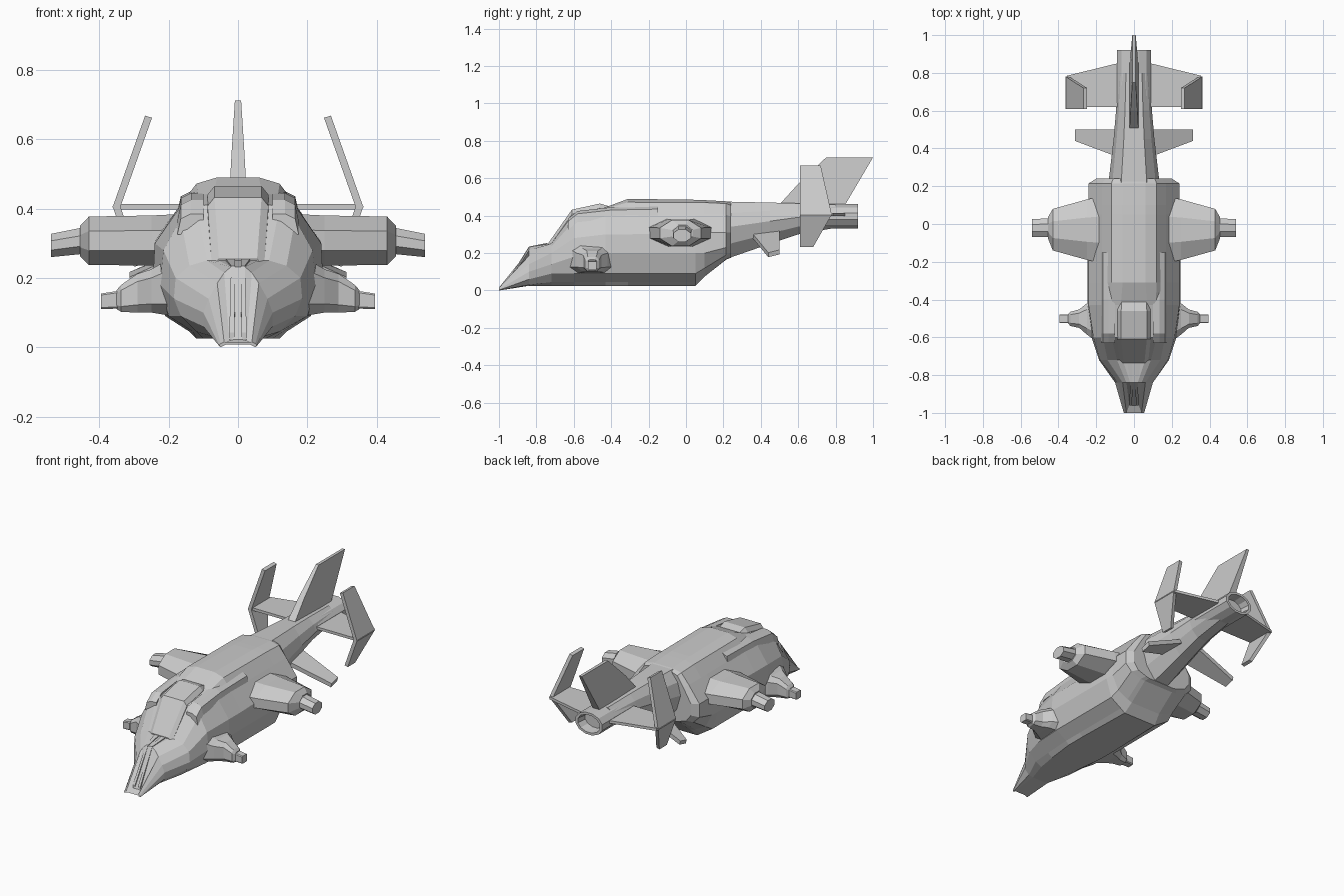
import bpy, bmesh
from math import cos, sin, pi
from mathutils import Vector


def loft(name, rings, mirror=False):
    """Skin a series of equal-length rings and cap both ends."""
    bm = bmesh.new()
    vs = [[bm.verts.new(p) for p in r] for r in rings]
    n = len(vs[0])
    for a, b in zip(vs, vs[1:]):
        for i in range(n):
            bm.faces.new((a[i], a[(i + 1) % n], b[(i + 1) % n], b[i]))
    bm.faces.new(vs[0])
    bm.faces.new(vs[-1])
    bmesh.ops.recalc_face_normals(bm, faces=bm.faces)
    me = bpy.data.meshes.new(name)
    bm.to_mesh(me)
    bm.free()
    ob = bpy.data.objects.new(name, me)
    bpy.context.collection.objects.link(ob)
    if mirror:
        ob.modifiers.new("mirror", 'MIRROR')
    return ob


def half_ring(y, pts):
    """Symmetric ring across x=0 from a half section, bottom to top."""
    return [(x, y, z) for x, z in pts] + [(-x, y, z) for x, z in reversed(pts)]


def octagon(x, y0, y1, z0, z1, cy=0.3, cz=0.3):
    """Chamfered rectangle in the plane x = const."""
    a, b = (y1 - y0) * cy, (z1 - z0) * cz
    return [(x, y0 + a, z0), (x, y1 - a, z0), (x, y1, z0 + b), (x, y1, z1 - b),
            (x, y1 - a, z1), (x, y0 + a, z1), (x, y0, z1 - b), (x, y0, z0 + b)]


def plate(name, pts, offset, mirror=False):
    """Flat panel given thickness along an offset vector."""
    o = Vector(offset) / 2
    return loft(name, [[Vector(p) - o for p in pts], [Vector(p) + o for p in pts]], mirror)


# Main hull: keel, flanks, shoulders and roof
front = {
    -1.0: [(.035, .008), (.05, 0), (.053, .002), (.054, .006), (.05, .01), (.04, .015), (.025, .02), (.012, .022)],
    -.84: [(.04, .025), (.07, .03), (.10, .06), (.10, .10), (.085, .14), (.06, .185), (.04, .215), (.02, .232)],
    -.72: [(.08, .025), (.12, .045), (.165, .09), (.185, .14), (.18, .20), (.14, .235), (.09, .25), (.06, .252)],
    -.60: [(.10, .025), (.13, .045), (.20, .09), (.225, .18), (.215, .28), (.165, .37), (.12, .405), (.07, .415)],
}
rear = {
    -.43: [(.12, .025), (.14, .045), (.21, .09), (.245, .20), (.24, .30), (.17, .40), (.115, .438), (.07, .445)],
    -.31: [(.12, .025), (.14, .045), (.21, .09), (.245, .20), (.24, .30), (.17, .405), (.12, .472), (.06, .49)],
    .05: [(.11, .025), (.14, .045), (.21, .09), (.245, .20), (.24, .31), (.17, .405), (.12, .47), (.06, .485)],
    .10: [(.10, .075), (.13, .085), (.20, .12), (.24, .20), (.24, .31), (.17, .405), (.12, .47), (.06, .483)],
    .215: [(.10, .165), (.13, .168), (.20, .19), (.24, .23), (.24, .31), (.17, .405), (.12, .465), (.06, .477)],
    .24: [(.09, .175), (.11, .18), (.17, .20), (.20, .24), (.20, .31), (.15, .395), (.11, .455), (.06, .472)],
}
hull = loft("hull", [half_ring(y, p) for y, p in {**front, **rear}.items()])
for v in hull.data.vertices:            # notch between the two nose tips
    if v.co.y < -.95 and abs(v.co.x) < .03:
        v.co.y = -.96

# Raised strip on the nose, either side of the centre groove
loft("nose_rail", [[(x, y, z) for x, z in ((a, b), (c, b - .01), (c, b + h), (a, b + h))]
                   for y, a, c, b, h in ((-.96, .01, .025, .03, .012), (-.84, .008, .02, .215, .02),
                                         (-.74, .008, .035, .24, .015))], True)

# Canopy with sloped windscreen
loft("canopy", [half_ring(y, [(w, z0), (w, z1 - .025), (w - .02, z1)]) for y, w, z0, z1 in
                ((-.735, .075, .22, .255), (-.61, .088, .36, .432), (-.46, .088, .40, .465),
                 (-.41, .085, .42, .45))])

# Shoulder fairings beside the canopy
loft("shoulder_fairing", [[(.10, y, z - .06), (.175, y, z - .06), (.165, y, z - .015), (.135, y, z), (.10, y, z)]
                          for y, z in ((-.63, .385), (-.58, .425), (-.40, .445), (-.15, .45))], True)

# Tail boom
loft("tail_boom", [half_ring(y, [(w * .35, zb), (w * .8, zb + (zt - zb) * .25), (w, zb + (zt - zb) * .55),
                                 (w * .85, zt - (zt - zb) * .2), (w * .5, zt)])
                   for y, w, zb, zt in ((.22, .135, .17, .475), (.45, .108, .25, .47),
                                        (.60, .095, .30, .466), (.80, .085, .335, .46))])

# Exhaust nozzle with recessed end
loft("exhaust_nozzle", [[(w * cos(pi / 6 * (i + .5)), y, .397 + h * sin(pi / 6 * (i + .5))) for i in range(12)]
                        for y, w, h in ((.60, .08, .055), (.64, .092, .067), (.92, .092, .067),
                                        (.92, .075, .053), (.86, .068, .047))])

# Central fin, thinner toward the top
side = [(.50, .46, .024), (.60, .57, .018), (.75, .712, .009), (1.0, .712, .009), (.84, .44, .024)]
loft("central_fin", [[(s * t, y, z) for y, z, t in side] for s in (-1, 1)])

# Horizontal tailplane and cranked end fins
plate("tailplane", [(.04, .62, .405), (.355, .62, .405), (.355, .785, .405), (.09, .85, .405), (.04, .85, .405)],
      (0, 0, .016), True)
plate("end_fin_upper", [(.352, .61, .40), (.258, .61, .665), (.258, .72, .665), (.352, .78, .40)],
      (.02, 0, .006), True)
plate("end_fin_lower", [(.352, .61, .41), (.29, .61, .235), (.29, .68, .235), (.352, .78, .41)],
      (.02, 0, -.006), True)

# Drooping winglets under the boom
plate("winglet", [(.07, .35, .30), (.07, .50, .31), (.31, .50, .205), (.31, .44, .19)], (.006, 0, .024), True)

# Main side engine pods and barrels
loft("engine_pod", [octagon(*a) for a in ((.15, -.21, .15, .232, .385), (.25, -.19, .13, .236, .38),
                                          (.43, -.14, .08, .237, .377), (.456, -.075, .035, .262, .35))], True)
loft("engine_barrel", [octagon(*a) for a in ((.44, -.07, .03, .27, .347), (.54, -.068, .026, .26, .327))], True)

# Forward gun sponsons and barrels
loft("gun_sponson", [octagon(*a, .2, .2) for a in ((.19, -.63, -.38, .09, .26), (.25, -.585, -.42, .10, .225),
                                                   (.29, -.55, -.452, .10, .212), (.337, -.54, -.465, .102, .18),
                                                   (.35, -.525, -.48, .11, .165))], True)
loft("gun_barrel", [octagon(*a, .1, .1) for a in ((.33, -.525, -.478, .112, .165), (.395, -.525, -.478, .11, .155))],
     True)
